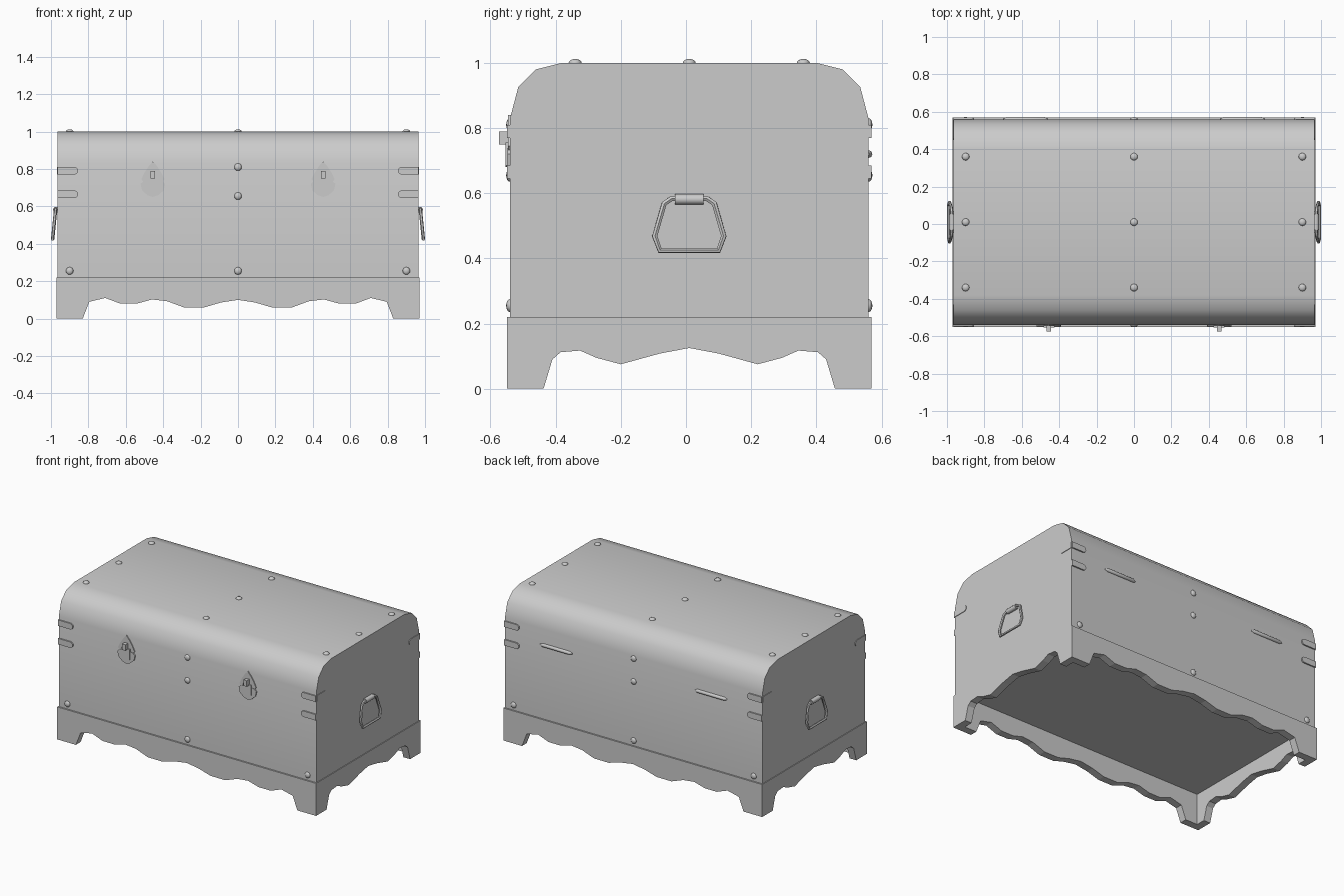
import bpy, bmesh, math
from mathutils import Vector

cube = bpy.data.objects.get("Cube")
if cube:
    bpy.data.objects.remove(cube, do_unlink=True)

grey = bpy.data.materials.new("plain_grey")
grey.use_nodes = True
grey.diffuse_color = (0.6, 0.6, 0.6, 1)
grey.node_tree.nodes["Principled BSDF"].inputs["Base Color"].default_value = (0.6, 0.6, 0.6, 1)

YC = 0.01                       # middle of the chest, front to back
HX, HY = 0.965, 0.55            # half size of the body
FRONT, BACK = YC - HY, YC + HY


def finish(obj, angle=None):
    obj.data.materials.clear()
    obj.data.materials.append(grey)
    if angle:
        bpy.ops.object.select_all(action='DESELECT')
        obj.select_set(True)
        bpy.context.view_layer.objects.active = obj
        bpy.ops.object.shade_smooth_by_angle(angle=math.radians(angle))
    return obj


def from_bmesh(name, bm, angle=None):
    bmesh.ops.recalc_face_normals(bm, faces=bm.faces[:])
    mesh = bpy.data.meshes.new(name)
    bm.to_mesh(mesh)
    bm.free()
    obj = bpy.data.objects.new(name, mesh)
    bpy.context.collection.objects.link(obj)
    return finish(obj, angle)


def prism(name, outline, axis, start, end, angle=None):
    """Extrude an outline of (across, z) points along x or y."""
    def place(a, z, d):
        return Vector((d, a, z)) if axis == 'x' else Vector((a, d, z))
    bm = bmesh.new()
    face = bm.faces.new([bm.verts.new(place(a, z, start)) for a, z in outline])
    new = bmesh.ops.extrude_face_region(bm, geom=[face])["geom"]
    bmesh.ops.translate(bm, verts=[v for v in new if isinstance(v, bmesh.types.BMVert)],
                        vec=place(0, 0, end - start))
    return from_bmesh(name, bm, angle)


def mirrored(half, centre=0):
    """Complete an outline from its right half, listed from the middle out."""
    left = [(-a, z) for a, z in reversed(half) if a > 0]
    return [(centre + a, z) for a, z in left + half]


# Body with rounded lid
lid = [(0.39, 1.0), (0.47, 0.98), (0.525, 0.925), (HY, 0.83), (HY, 0.21)]
prism("chest_body", mirrored(lid, YC), 'x', -HX, HX, 40)

# Scalloped base
T = 0.05
long_wave = [(0, 0.1), (0.09, 0.086), (0.18, 0.06), (0.29, 0.06), (0.38, 0.093), (0.46, 0.102),
             (0.54, 0.08), (0.63, 0.08), (0.71, 0.11), (0.795, 0.09), (0.83, 0),
             (0.97, 0), (0.97, 0.22)]
short_wave = [(0, 0.125), (0.09, 0.108), (0.21, 0.075), (0.285, 0.095), (0.335, 0.117),
              (0.395, 0.112), (0.42, 0.09), (0.447, 0), (0.51, 0), (0.51, 0.22)]
BY = 0.56
for name, side in (("front", -1), ("back", 1)):
    y = YC + side * BY
    prism(name + "_skirt", mirrored(long_wave), 'y', y, y - side * T)
for name, side in (("left", 1), ("right", -1)):
    prism(name + "_skirt", mirrored(short_wave, YC), 'x', side * 0.97, side * (0.97 - T))


# Domed studs
def stud(name, loc, axis):
    bm = bmesh.new()
    bmesh.ops.create_uvsphere(bm, u_segments=12, v_segments=8, radius=0.02)
    scale = [1, 1, 1]
    scale[axis] = 0.6
    bmesh.ops.scale(bm, vec=scale, verts=bm.verts[:])
    bmesh.ops.translate(bm, vec=loc, verts=bm.verts[:])
    from_bmesh(name, bm, 60)


for x in (-0.9, 0, 0.9):
    for dy in (-0.35, 0, 0.35):
        stud("lid_stud", (x, YC + dy, 1.0), 2)
for name, y in (("front_stud", FRONT), ("back_stud", BACK)):
    for x, z in ((-0.9, 0.255), (0.9, 0.255), (0, 0.255), (0, 0.655), (0, 0.81)):
        stud(name, (x, y, z), 1)


# Corner straps with rounded ends
def strap_outline(edge, direction, z, length=0.11, r=0.02):
    pts = [(edge, z - r), (edge, z + r)]
    for i in range(7):
        t = math.pi / 2 - math.pi * i / 6
        pts.append((edge - direction * (length - r + r * math.cos(t)), z + r * math.sin(t)))
    return pts


for sx in (-1, 1):
    for sy in (-1, 1):
        y = YC + sy * HY
        for z in (0.79, 0.665):
            prism("corner_strap", strap_outline(sx * HX, sx, z), 'y', y - sy * 0.005, y + sy * 0.009)
        prism("side_strap", strap_outline(y, sy, 0.79), 'x', sx * (HX - 0.005), sx * (HX + 0.004))

# Front clasps: pointed plate, lower plate, hasp and staple
upper = [(0, 0.84), (0.022, 0.815), (0.045, 0.78), (0.062, 0.745), (0.045, 0.725)]
lower = [(0, 0.74), (0.05, 0.735), (0.066, 0.72), (0.058, 0.685), (0.03, 0.66), (0, 0.65)]
hasp = [(0, 0.755), (0.03, 0.755), (0.03, 0.685), (0, 0.68)]
staple = [(0.012, 0.79), (0.012, 0.75)]
for x in (-0.455, 0.455):
    for name, half, depth in (("clasp_upper_plate", upper, 0.006), ("clasp_lower_plate", lower, 0.008),
                              ("clasp_hasp", hasp, 0.014), ("clasp_staple", staple, 0.034)):
        prism(name, mirrored(half, x), 'y', FRONT + 0.005, FRONT - depth)

# Back hinges: slim rods with tapered ends
for x in (-0.58, 0.58):
    bm = bmesh.new()
    rings = []
    for dx, r in ((-0.12, 0.004), (-0.1, 0.012), (0.1, 0.012), (0.12, 0.004)):
        rings.append([bm.verts.new((x + dx, BACK + r * math.cos(i * math.pi / 4),
                                    0.72 + r * math.sin(i * math.pi / 4))) for i in range(8)])
    for a, b in zip(rings, rings[1:]):
        for i in range(8):
            j = (i + 1) % 8
            bm.faces.new((a[i], a[j], b[j], b[i]))
    bm.faces.new(rings[0])
    bm.faces.new(rings[-1])
    from_bmesh("back_hinge", bm, 50)

# Side handles: drooping ring hung from a barrel
ring = [(0.09, 0.424), (0.106, 0.468), (0.077, 0.568), (0.055, 0.583)]
for name, side in (("left", 1), ("right", -1)):
    curve = bpy.data.curves.new(name + "_handle", 'CURVE')
    curve.dimensions = '3D'
    curve.bevel_depth = 0.009
    curve.bevel_resolution = 1
    spline = curve.splines.new('POLY')
    path = mirrored(ring, YC)
    spline.points.add(len(path) - 1)
    spline.use_cyclic_u = True
    for point, (y, z) in zip(spline.points, path):
        point.co = (side * (0.991 - (z - 0.424) * 0.1), y, z, 1)
    handle = bpy.data.objects.new(name + "_handle", curve)
    bpy.context.collection.objects.link(handle)
    bpy.ops.object.select_all(action='DESELECT')
    handle.select_set(True)
    bpy.context.view_layer.objects.active = handle
    bpy.ops.object.convert(target='MESH')
    finish(bpy.context.view_layer.objects.active, 40)
    bpy.ops.mesh.primitive_cylinder_add(vertices=12, radius=0.016, depth=0.086,
                                        location=(side * 0.973, YC, 0.581),
                                        rotation=(math.pi / 2, 0, 0))
    barrel = bpy.context.object
    barrel.name = name + "_handle_barrel"
    finish(barrel, 40)
